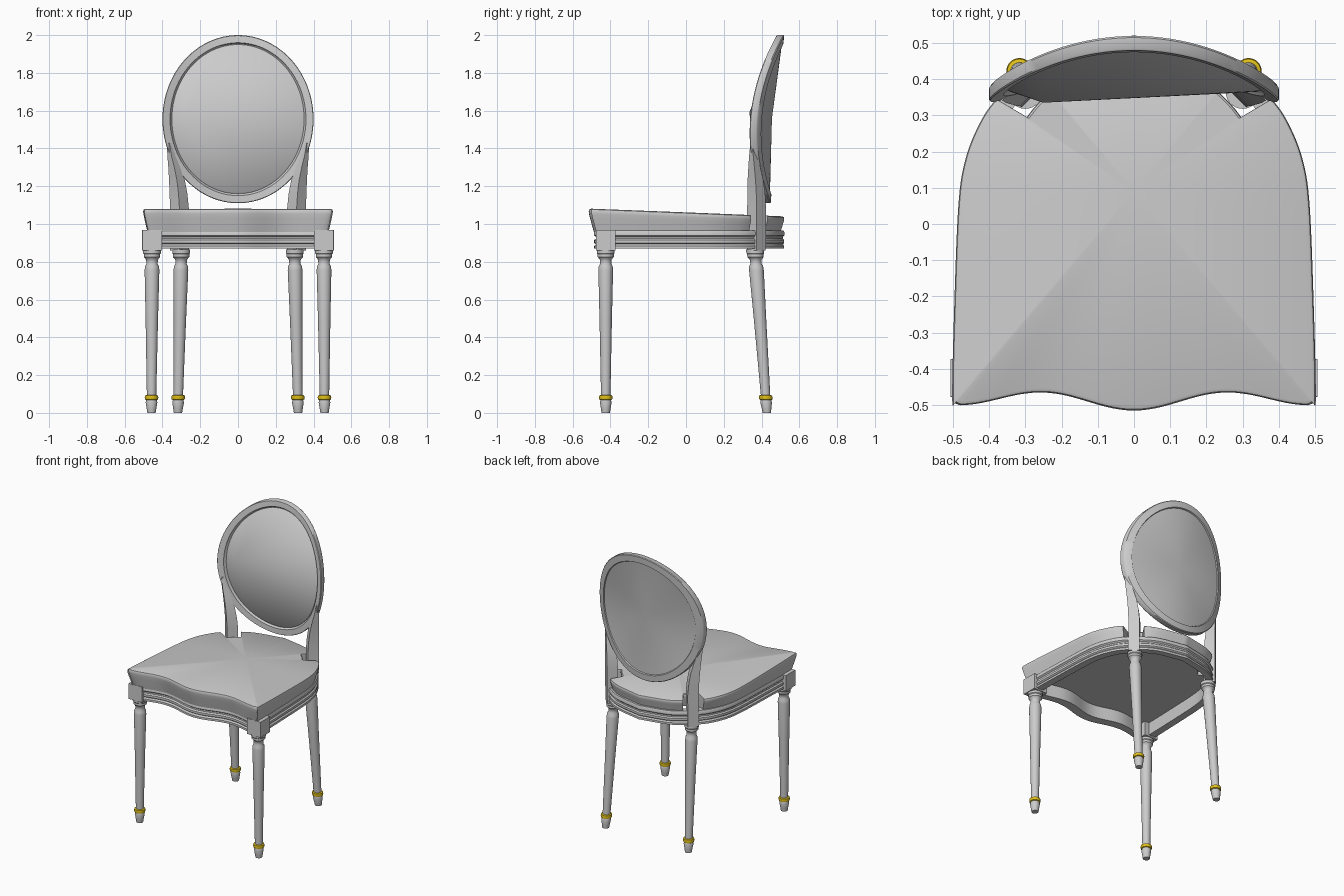
import bpy, bmesh, math
from mathutils import Vector

cube = bpy.data.objects.get("Cube")
if cube:
    bpy.data.objects.remove(cube)


def material(name, rgb):
    m = bpy.data.materials.new(name)
    m.use_nodes = True
    m.diffuse_color = (*rgb, 1)
    m.node_tree.nodes["Principled BSDF"].inputs["Base Color"].default_value = (*rgb, 1)
    return m


GREY = material("light grey", (0.6, 0.6, 0.6))
GOLD = material("gold", (0.75, 0.53, 0.01))


def skin(name, rings, start=None, end=None, closed=False, angle=35, gold=None):
    """Bridge equal rings of points; start/end are the apex points of closing fans."""
    bm = bmesh.new()
    loops = [[bm.verts.new(p) for p in ring] for ring in rings]
    n = len(loops[0])
    pairs = list(zip(loops, loops[1:]))
    if closed:
        pairs.append((loops[-1], loops[0]))
    for k, (a, b) in enumerate(pairs):
        for i in range(n):
            j = (i + 1) % n
            f = bm.faces.new((a[i], a[j], b[j], b[i]))
            f.material_index = int(gold is not None and k in gold)
    for apex, loop in ((start, loops[0]), (end, loops[-1])):
        if apex is not None:
            c = bm.verts.new(apex)
            for i in range(n):
                bm.faces.new((c, loop[i], loop[(i + 1) % n]))
    bmesh.ops.recalc_face_normals(bm, faces=bm.faces)
    mesh = bpy.data.meshes.new(name)
    bm.to_mesh(mesh)
    bm.free()
    obj = bpy.data.objects.new(name, mesh)
    bpy.context.collection.objects.link(obj)
    mesh.materials.append(GREY)
    if gold is not None:
        mesh.materials.append(GOLD)
    bpy.ops.object.select_all(action="DESELECT")
    obj.select_set(True)
    bpy.context.view_layer.objects.active = obj
    bpy.ops.object.shade_smooth_by_angle(angle=math.radians(angle))
    return obj


# Seat outline: wavy front, straight sides, round back
HUB = Vector((0, 0.09))


def spline(pts, steps):
    pts = [Vector(p) for p in pts]
    pts = [2 * pts[0] - pts[1]] + pts + [2 * pts[-1] - pts[-2]]
    out = []
    for a, b, c, d in zip(pts, pts[1:], pts[2:], pts[3:]):
        for s in range(steps):
            t = s / steps
            out.append(0.5 * (2 * b + (c - a) * t + (2 * a - 5 * b + 4 * c - d) * t ** 2
                              + (3 * b - a - 3 * c + d) * t ** 3))
    return out


def wave(x):
    return -0.492 - 0.023 * math.cos(4 * math.pi * x) + 0.06 * x * x


half = [Vector((x / 50, wave(x / 50))) for x in range(0, 25)]
half += spline([(0.495, -0.495), (0.502, -0.48), (0.497, -0.25), (0.485, 0.05), (0.465, 0.18),
                (0.425, 0.28), (0.38, 0.345), (0.31, 0.41), (0.2, 0.475), (0, 0.52)], 12)
half.append(Vector((0, 0.52)))
outline = half + [Vector((-p.x, p.y)) for p in half[-2:0:-1]]


def notched(p):
    """Pull the outline in to leave a gap around each back post."""
    d = p - HUB
    a = math.degrees(math.atan2(d.y, abs(d.x)))
    return HUB + d.normalized() * 0.36 if 34 < a < 50 else p


def plan_ring(points, scale, z, shift=0, slope=0):
    ring = []
    for p in points:
        q = HUB + (p - HUB) * scale
        ring.append((q.x, q.y + shift, z - slope * (q.y + 0.5)))
    return ring


# Upholstered seat, its top falling towards the back
seat_points = [notched(p) for p in outline]
seat_profile = [(0.955, 0.957, 0), (0.97, 0.99, 0.01), (0.988, 1.03, 0.025), (0.998, 1.055, 0.035),
                (1.0, 1.068, 0.04), (0.994, 1.077, 0.04), (0.98, 1.081, 0.04)]
skin("seat", [plan_ring(seat_points, s, z, slope=k) for s, z, k in seat_profile],
     start=(0, 0.09, 0.957), end=(0, 0.09, 1.058))

# Moulded rail under the seat
rail_profile = [(0.87, 0.965), (0.965, 0.965), (0.975, 0.955), (0.975, 0.94), (0.955, 0.932),
                (0.955, 0.922), (0.972, 0.915), (0.972, 0.9), (0.955, 0.893), (0.972, 0.884),
                (0.972, 0.87), (0.87, 0.87)]
skin("seat_rail", [plan_ring(outline, s, z, 0.012) for s, z in rail_profile], closed=True)

# Turned legs with a gold band near the foot
leg_profile = [(0.022, 0), (0.025, 0.02), (0.031, 0.055), (0.028, 0.068), (0.034, 0.071), (0.036, 0.08),
               (0.034, 0.092), (0.025, 0.095), (0.027, 0.2), (0.033, 0.5), (0.039, 0.755),
               (0.037, 0.775), (0.03, 0.79), (0.031, 0.81), (0.038, 0.82), (0.043, 0.825),
               (0.043, 0.84), (0.047, 0.845), (0.047, 0.865)]


def leg(name, top, foot):
    rings = []
    for r, z in leg_profile:
        c = Vector(foot).lerp(Vector(top), z / 0.865)
        rings.append([(c.x + r * math.cos(t), c.y + r * math.sin(t), z)
                      for t in (i * math.tau / 32 for i in range(32))])
    skin(name, rings, start=(*foot, 0), end=(*top, 0.865), gold=(3, 4, 5, 6))


# Back posts: square, turned 45 degrees, thinning into the oval frame
post_path = [(0.31, 0.372, 0.86, 0.05), (0.31, 0.374, 1.08, 0.05), (0.315, 0.372, 1.16, 0.047),
             (0.323, 0.368, 1.23, 0.042), (0.337, 0.362, 1.3, 0.032), (0.352, 0.356, 1.36, 0.022),
             (0.364, 0.353, 1.43, 0.012)]

for side, sx in (("left", 1), ("right", -1)):
    leg(side + "_front_leg", (sx * 0.455, -0.425), (sx * 0.458, -0.425))
    leg(side + "_back_leg", (sx * 0.3, 0.365), (sx * 0.318, 0.428))

    posts = [[(sx * (x + h), y, z), (sx * x, y + h, z), (sx * (x - h), y, z), (sx * x, y - h, z)]
             for x, y, z, h in post_path]
    skin(side + "_back_post", posts, start=(sx * 0.31, 0.372, 0.86), end=(sx * 0.364, 0.353, 1.43))

    # Corner block above the front leg
    bpy.ops.mesh.primitive_cube_add(size=1, location=(sx * 0.455, -0.425, 0.914))
    block = bpy.context.object
    block.name = side + "_corner_block"
    block.scale = (0.104, 0.104, 0.108)
    block.data.materials.append(GREY)
    bevel = block.modifiers.new("Bevel", "BEVEL")
    bevel.width = 0.004
    bevel.segments = 2


# Oval back, bowed sideways and leaning back
def oval(inset, depth):
    ring = []
    for i in range(96):
        t = i * math.tau / 96
        x = (0.4 - inset) * math.cos(t)
        z = 1.555 + (0.445 - inset) * math.sin(t)
        ring.append((x, 0.464 + 0.08 * (z - 1.555) - 0.66 * x * x + depth, z))
    return ring


frame_profile = [(0.003, -0.02), (0, -0.015), (0, 0.015), (0.004, 0.02), (0.046, 0.02),
                 (0.05, 0.012), (0.05, -0.008), (0.044, -0.012), (0.04, -0.022)]
skin("back_frame", [oval(d, o) for d, o in frame_profile], closed=True)

# Front and rear upholstery drawn to a point
skin("back_pad_front", [oval(0.05, 0.0), oval(0.05, -0.012), oval(0.056, -0.018)],
     end=(-0.25, 0.335, 1.59))
skin("back_pad_rear", [oval(0.05, 0.0), oval(0.05, 0.012)], end=(0, 0.455, 1.56))
